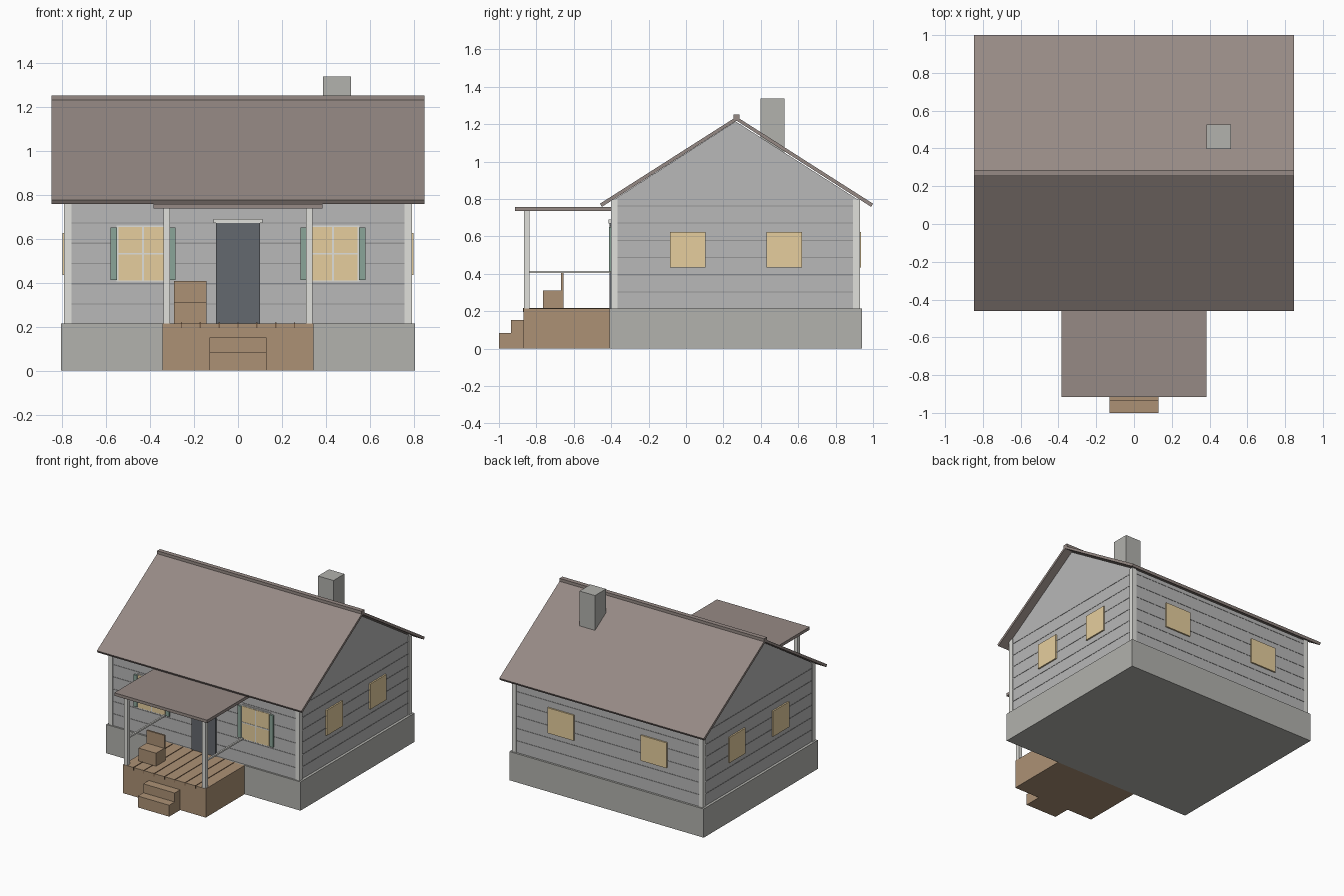
import bpy, bmesh

if "Cube" in bpy.data.objects:
    bpy.data.objects.remove(bpy.data.objects["Cube"])


def mat(name, r, g, b):
    lin = [((c / 255 + 0.055) / 1.055) ** 2.4 for c in (r, g, b)]
    m = bpy.data.materials.new(name)
    m.diffuse_color = (*lin, 1)
    m.use_nodes = True
    m.node_tree.nodes["Principled BSDF"].inputs["Base Color"].default_value = m.diffuse_color
    return m


WALL = mat("wall_grey", 184, 184, 184)
SEAM = mat("seam_grey", 150, 150, 150)
STONE = mat("stone", 178, 178, 173)
TRIM = mat("trim_white", 224, 224, 219)
ROOF = mat("roof_brown", 150, 138, 133)
WOOD = mat("wood", 172, 145, 117)
GAP = mat("dark_wood", 120, 95, 72)
GLASS = mat("warm_glass", 230, 206, 158)
DOOR = mat("door_slate", 100, 104, 110)
GREEN = mat("shutter_green", 138, 165, 152)


def finish(name, bm, m):
    bmesh.ops.recalc_face_normals(bm, faces=bm.faces)
    me = bpy.data.meshes.new(name)
    bm.to_mesh(me)
    bm.free()
    me.materials.append(m)
    ob = bpy.data.objects.new(name, me)
    bpy.context.collection.objects.link(ob)
    return ob


def box(name, x, y, z, m):
    """Box from (min, max) pairs on each axis."""
    bm = bmesh.new()
    bmesh.ops.create_cube(bm, size=1)
    for v in bm.verts:
        v.co = [p[0] + (c + 0.5) * (p[1] - p[0]) for p, c in zip((x, y, z), v.co)]
    return finish(name, bm, m)


def extrude_x(name, profile, half, m):
    """Extrude a (y, z) profile from -half to +half along x."""
    bm = bmesh.new()
    f = bm.faces.new([bm.verts.new((-half, y, z)) for y, z in profile])
    r = bmesh.ops.extrude_face_region(bm, geom=[f])
    vs = [g for g in r["geom"] if isinstance(g, bmesh.types.BMVert)]
    bmesh.ops.translate(bm, verts=vs, vec=(2 * half, 0, 0))
    return finish(name, bm, m)


def span(c, half):
    return (c - half, c + half)


# house body
box("foundation", (-0.805, 0.805), (-0.41, 0.94), (0, 0.215), STONE)
extrude_x("walls", [(-0.397, 0.21), (0.925, 0.21), (0.925, 0.793), (0.265, 1.215), (-0.397, 0.789)], 0.785, WALL)
for i in range(6):
    z = 0.30 + 0.092 * i
    box(f"siding_seam_{i}", (-0.787, 0.787), (-0.399, 0.927), (z, z + 0.006), SEAM)
for s in (-1, 1):
    for n, y in (("front", (-0.402, -0.367)), ("back", (0.893, 0.929))):
        box(f"corner_post_{n}_{s}", span(s * 0.774, 0.017), y, (0.215, 0.80), TRIM)

# main roof, ridge cap and chimney
extrude_x("roof", [(-0.46, 0.775), (0.27, 1.24), (1.0, 0.775), (0.99, 0.758), (0.27, 1.219), (-0.45, 0.758)], 0.847, ROOF)
box("ridge_cap", (-0.847, 0.847), (0.253, 0.287), (1.228, 1.251), ROOF)
box("chimney", (0.385, 0.513), (0.397, 0.527), (1.0, 1.337), STONE)

# door
box("door", (-0.10, 0.10), (-0.408, -0.39), (0.215, 0.67), DOOR)
box("door_lintel", (-0.112, 0.112), (-0.414, -0.39), (0.67, 0.69), TRIM)

# front windows with shutters
for s in (-1, 1):
    cx = s * 0.431
    box(f"window_frame_{s}", span(cx, 0.12), (-0.403, -0.39), (0.405, 0.66), TRIM)
    box(f"window_pane_{s}", span(cx, 0.112), (-0.406, -0.39), (0.41, 0.652), GLASS)
    box(f"muntin_upright_{s}", span(cx, 0.004), (-0.409, -0.40), (0.41, 0.652), TRIM)
    box(f"muntin_cross_{s}", span(cx, 0.112), (-0.409, -0.40), (0.527, 0.535), TRIM)
    for k in (-1, 1):
        box(f"shutter_{s}_{k}", span(cx + k * 0.133, 0.014), (-0.412, -0.39), (0.412, 0.65), GREEN)

# side and back windows
for s in (-1, 1):
    for y in (0.01, 0.525):
        box(f"side_window_{s}_{y}", span(s * 0.788, 0.008), span(y, 0.095), (0.435, 0.625), GLASS)
    box(f"back_window_{s}", span(s * 0.385, 0.108), (0.92, 0.936), (0.435, 0.625), GLASS)

# porch deck with board gaps, and steps
box("porch_deck", (-0.342, 0.342), (-0.87, -0.405), (0, 0.215), WOOD)
for i in range(1, 8):
    box(f"board_gap_{i}", span(-0.342 + i * 0.0855, 0.003), (-0.872, -0.41), (0.195, 0.218), GAP)
box("step_lower", (-0.13, 0.13), (-1.0, -0.87), (0, 0.085), WOOD)
box("step_upper", (-0.13, 0.13), (-0.935, -0.87), (0, 0.152), WOOD)

# porch roof, posts and rails
box("porch_roof", (-0.384, 0.384), (-0.915, -0.392), (0.736, 0.758), ROOF)
for s in (-1, 1):
    box(f"porch_post_{s}", span(s * 0.323, 0.015), (-0.867, -0.837), (0.215, 0.738), TRIM)
    box(f"porch_rail_{s}", span(s * 0.323, 0.006), (-0.84, -0.395), (0.404, 0.416), TRIM)

# porch chair
box("chair_seat", (-0.29, -0.143), (-0.765, -0.655), (0.215, 0.312), WOOD)
box("chair_back", (-0.29, -0.143), (-0.668, -0.655), (0.312, 0.408), WOOD)
